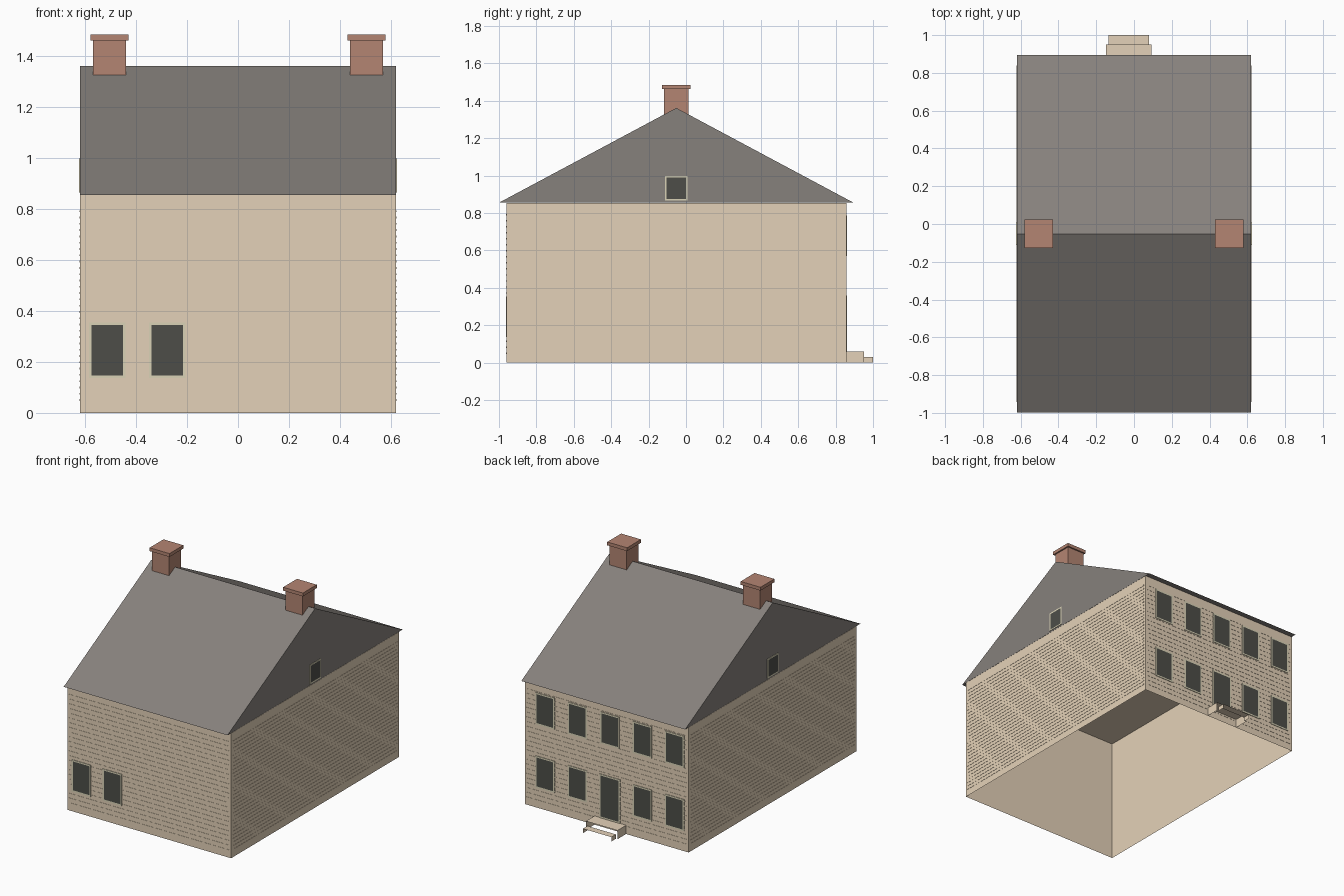
import bpy, bmesh
from mathutils import Vector

cube = bpy.data.objects.get("Cube")
if cube:
    bpy.data.objects.remove(cube)


def material(name, rgb):
    m = bpy.data.materials.new(name)
    m.use_nodes = True
    m.diffuse_color = (*rgb, 1)
    bsdf = next(n for n in m.node_tree.nodes if n.type == 'BSDF_PRINCIPLED')
    bsdf.inputs["Base Color"].default_value = (*rgb, 1)
    return m


WALL = material("tan wall", (0.775, 0.64, 0.48))
ROOF = material("grey roof", (0.24, 0.22, 0.203))
BRICK = material("brick", (0.455, 0.235, 0.17))
TRIM = material("pale trim", (0.70, 0.65, 0.47))
GLASS = material("dark glass", (0.075, 0.076, 0.066))

MID = -0.052                    # y of the ridge
FRONT, BACK = -0.96, 0.857      # y of the end walls
HALF, EAVE, RIDGE = 0.62, 0.855, 1.362


def finish(name, bm, *mats):
    mesh = bpy.data.meshes.new(name)
    bm.to_mesh(mesh)
    bm.free()
    for m in mats:
        mesh.materials.append(m)
    ob = bpy.data.objects.new(name, mesh)
    bpy.context.collection.objects.link(ob)
    return ob


def add_box(bm, lo, hi, open_sides=()):
    """Add a box between two corners, leaving out faces that point along open_sides."""
    lo, hi = Vector(lo), Vector(hi)
    verts = bmesh.ops.create_cube(bm, size=1)["verts"]
    for v in verts:
        v.co = (lo + hi) / 2 + v.co * (hi - lo)
    faces = {f for v in verts for f in v.link_faces}
    for f in faces:
        f.normal_update()
    drop = [f for f in faces if any(f.normal.dot(Vector(d)) > 0.9 for d in open_sides)]
    bmesh.ops.delete(bm, geom=drop, context='FACES')


def box(name, lo, hi, mat, open_sides=()):
    bm = bmesh.new()
    add_box(bm, lo, hi, open_sides)
    return finish(name, bm, mat)


def opening(name, normal, lo, hi, border=0.014):
    """Thin plate on a wall: a trim border with an inset glass face."""
    bm = bmesh.new()
    add_box(bm, lo, hi, [-Vector(normal)])
    bm.normal_update()
    pane = [f for f in bm.faces if f.normal.dot(Vector(normal)) > 0.9]
    bmesh.ops.inset_region(bm, faces=pane, thickness=border)
    pane[0].material_index = 1
    return finish(name, bm, TRIM, GLASS)


DOWN = (0, 0, -1)

# House body, open underneath
box("house_walls", (-HALF, FRONT, 0), (HALF, BACK, EAVE), WALL, [DOWN])

# Roof with solid gable ends
bm = bmesh.new()
ends = []
for x in (-HALF, HALF):
    ends.append([bm.verts.new((x, y, z)) for y, z in
                 ((MID - 0.947, EAVE + 0.001), (MID + 0.947, EAVE + 0.001), (MID, RIDGE))])
a, b = ends
bm.faces.new(a)
bm.faces.new(b)
for i in range(3):
    j = (i + 1) % 3
    bm.faces.new((a[i], a[j], b[j], b[i]))
bmesh.ops.recalc_face_normals(bm, faces=bm.faces)
finish("roof", bm, ROOF)

# Raised siding strips on all four walls, closer together on the long sides
THICK, TALL = 0.0015, 0.007
LOW, HIGH = 0.047, 0.788


def siding(name, normal, rows, lo, hi):
    bm = bmesh.new()
    for i in range(rows):
        z = LOW + (HIGH - LOW) * i / (rows - 1)
        add_box(bm, (*lo, z), (*hi, z + TALL), [-Vector(normal)])
    finish(name, bm, WALL)


siding("front_siding", (0, -1, 0), 24, (-0.605, FRONT - THICK), (0.605, FRONT))
siding("back_siding", (0, 1, 0), 24, (-0.605, BACK), (0.605, BACK + THICK))
siding("right_siding", (-1, 0, 0), 31,
       (-HALF - THICK, FRONT + 0.018), (-HALF, BACK - 0.018))
siding("left_siding", (1, 0, 0), 31,
       (HALF, FRONT + 0.018), (HALF + THICK, BACK - 0.018))

# Front and back windows
PLATE, W, H = 0.0035, 0.072, 0.217
for i, x in enumerate((-0.513, -0.278)):
    opening(f"front_window_{i + 1}", (0, -1, 0),
            (x - W, FRONT - PLATE, 0.137), (x + W, FRONT, 0.137 + H))

DOOR_X = -0.025
for i in range(-2, 3):
    x = DOOR_X + i * 0.245
    for floor, z in (("lower", 0.137), ("upper", 0.57)):
        if i == 0 and floor == "lower":
            continue
        opening(f"back_{floor}_window_{i + 3}", (0, 1, 0),
                (x - W, BACK, z), (x + W, BACK + PLATE, z + H))

# Back door and its two open steps
opening("back_door", (0, 1, 0), (DOOR_X - 0.078, BACK, 0.06),
        (DOOR_X + 0.078, BACK + PLATE, 0.36))
STEP_OPEN = [DOWN, (0, 1, 0), (0, -1, 0)]
box("upper_step", (-0.147, BACK, 0), (0.092, 0.951, 0.06), WALL, STEP_OPEN)
box("lower_step", (-0.135, 0.951, 0), (0.08, 1, 0.03), WALL, STEP_OPEN)

# Attic windows and chimneys, one at each gable
for side, s in (("left", 1), ("right", -1)):
    x0, x1 = sorted((s * HALF, s * (HALF + PLATE)))
    opening(f"{side}_attic_window", (s, 0, 0),
            (x0, MID - 0.06, 0.866), (x1, MID + 0.06, 0.998), 0.012)
    cx = s * 0.505
    box(f"{side}_chimney", (cx - 0.065, MID - 0.065, 1.3), (cx + 0.065, MID + 0.065, 1.463), BRICK)
    box(f"{side}_chimney_cap", (cx - 0.075, MID - 0.075, 1.462),
        (cx + 0.075, MID + 0.075, 1.485), BRICK)
